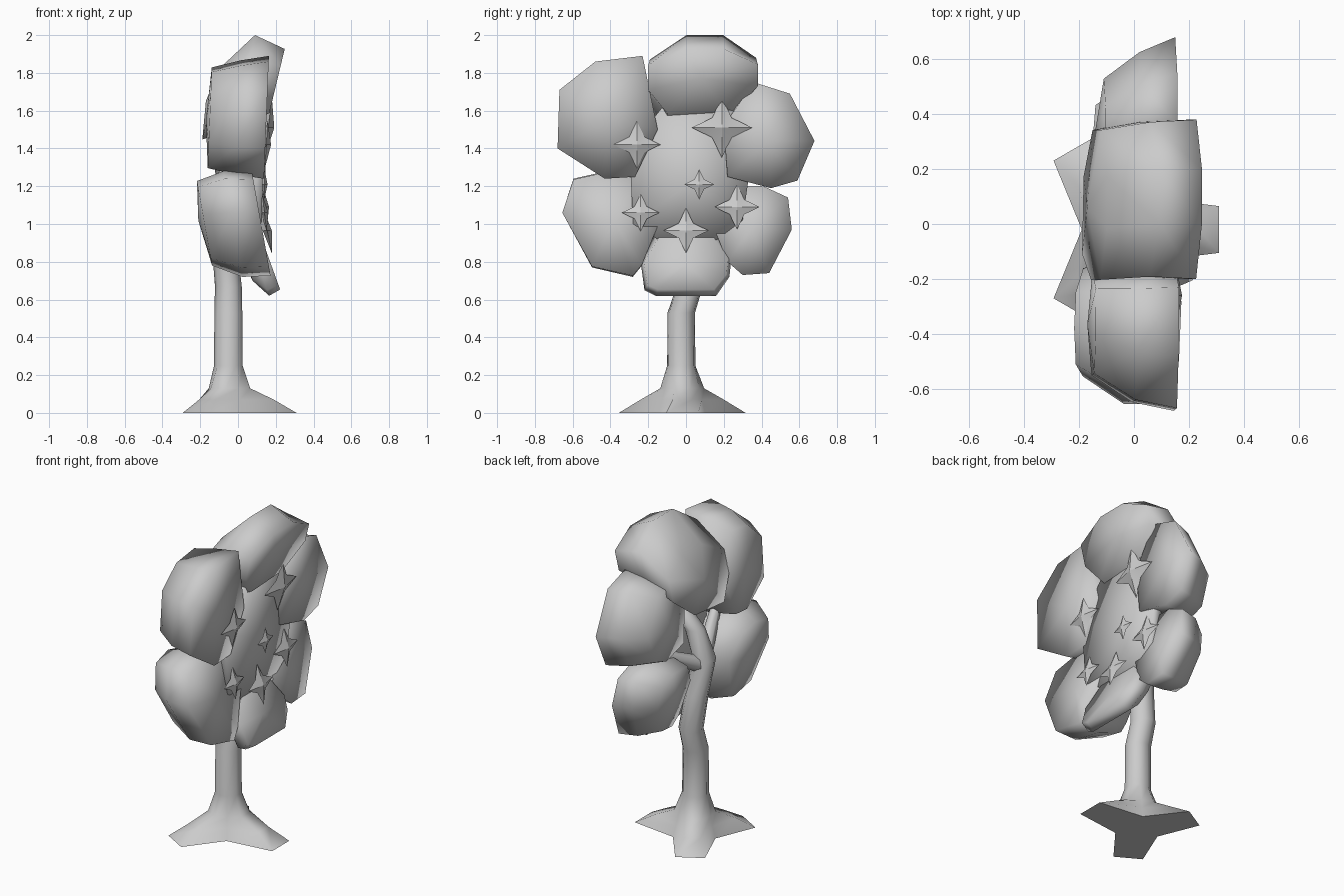
import bpy, bmesh, math
from mathutils import Vector

if "Cube" in bpy.data.objects:
    bpy.data.objects.remove(bpy.data.objects["Cube"])


def finish(name, bm, angle):
    bmesh.ops.recalc_face_normals(bm, faces=bm.faces)
    me = bpy.data.meshes.new(name)
    bm.to_mesh(me)
    bm.free()
    ob = bpy.data.objects.new(name, me)
    bpy.context.collection.objects.link(ob)
    bpy.ops.object.select_all(action='DESELECT')
    ob.select_set(True)
    bpy.context.view_layer.objects.active = ob
    bpy.ops.object.shade_smooth_by_angle(angle=math.radians(angle))
    return ob


def loft(name, rings, start=None, end=None, angle=80):
    """Skin a list of closed rings; caps are fans to a point, or flat."""
    bm = bmesh.new()
    rs = [[bm.verts.new(p) for p in r] for r in rings]
    n = len(rs[0])
    for a, b in zip(rs, rs[1:]):
        for i in range(n):
            j = (i + 1) % n
            bm.faces.new((a[i], a[j], b[j], b[i]))
    for ring, tip in ((rs[0], start), (rs[-1], end)):
        if tip is None:
            bm.faces.new(ring)
        else:
            t = bm.verts.new(tip)
            for i in range(n):
                bm.faces.new((ring[i], ring[(i + 1) % n], t))
    return finish(name, bm, angle)


def clump(name, outline, front, depth, tilt, steps, bulge=0.03):
    """Leaf block: y/z outline swept back along x.
    Each step gives y scale, z scale, y shift, z shift of front, middle and back."""
    cy = sum(p[0] for p in outline) / len(outline)
    cz = sum(p[1] for p in outline) / len(outline)
    rings, mids = [], []
    for t, (sy, sz, dy, dz) in zip((0, 0.5, 1), steps):
        x = front - depth * t
        rings.append([(x + tilt * (z - cz) * sz, cy + dy + (y - cy) * sy,
                       cz + dz + (z - cz) * sz) for y, z in outline])
        mids.append(Vector((x, cy + dy, cz + dz)))
    return loft(name, rings, mids[0], mids[-1] - Vector((bulge, 0, 0)), 110)


# Foliage clumps
clump("leaves_top", [(-0.2, 1.87), (0, 2), (0.2, 2), (0.38, 1.88), (0.38, 1.71),
                     (0.2, 1.53), (-0.1, 1.5), (-0.2, 1.68)], 0.21, 0.35, 0.24,
      ((1, 0.68, 0, 0), (0.97, 1, 0, 0), (0.94, 0.75, -0.02, -0.12)))
clump("leaves_upper_left", [(-0.23, 1.89), (-0.48, 1.86), (-0.67, 1.71), (-0.68, 1.4),
                            (-0.43, 1.24), (-0.27, 1.25), (-0.15, 1.5)], 0.15, 0.3, 0.04,
      ((1, 1, 0, 0), (0.92, 0.93, 0.01, 0), (0.7, 0.82, 0.05, 0)), 0.02)
clump("leaves_upper_right", [(0.36, 1.75), (0.55, 1.69), (0.68, 1.44), (0.59, 1.23),
                             (0.45, 1.19), (0.22, 1.25), (0.2, 1.52)], 0.15, 0.26, 0.03,
      ((1, 1, 0, 0), (0.9, 0.95, -0.03, 0), (0.75, 0.82, -0.09, 0)))
clump("leaves_lower_left", [(-0.24, 1.24), (-0.42, 1.28), (-0.6, 1.24), (-0.66, 1.06),
                            (-0.5, 0.77), (-0.28, 0.72), (-0.23, 0.78), (-0.12, 1.05)],
      0.12, 0.3, -0.18, ((0.98, 0.98, 0, 0), (0.98, 1, 0, 0), (0.73, 0.8, 0.03, 0)))
clump("leaves_lower_right", [(0.2, 1.2), (0.41, 1.2), (0.54, 1.14), (0.56, 0.97),
                             (0.44, 0.74), (0.3, 0.73), (0.22, 0.8), (0.12, 1.05)],
      0.12, 0.24, -0.16, ((1, 1, 0, 0), (0.93, 0.95, -0.01, 0), (0.7, 0.78, -0.05, 0)))
clump("leaves_bottom", [(-0.24, 0.8), (-0.22, 0.65), (-0.16, 0.62), (0.16, 0.62),
                        (0.23, 0.72), (0.24, 0.82), (0.12, 1.03), (-0.12, 1.03)],
      0.175, 0.14, -0.36, ((0.93, 0.8, 0, 0), (1, 1, 0, 0), (0.8, 0.7, 0, 0.03)), 0.01)

# Flat middle of the crown
clump("leaves_centre", [(-0.28, 1.0), (-0.12, 0.9), (0.14, 0.9), (0.3, 1.02), (0.34, 1.3),
                        (0.25, 1.6), (-0.1, 1.65), (-0.3, 1.4)], 0.13, 0.09, 0.02,
      ((1, 1, 0, 0), (1, 1, 0, 0), (0.9, 0.9, 0, 0)), 0.02)


# Trunk foot with three flared roots, then the trunk leaning up behind the crown
def foot_ring(z, reach, half, valley):
    pts = []
    for k in range(3):
        a = k * 2 * math.pi / 3
        out = reach if k == 0 else reach * 0.94
        d, s = Vector((math.cos(a), math.sin(a), 0)), Vector((-math.sin(a), math.cos(a), 0))
        v = Vector((math.cos(a + math.pi / 3), math.sin(a + math.pi / 3), 0))
        c = Vector((-0.05, -0.02, z))
        pts += [c + d * out - s * half, c + d * out + s * half, c + v * valley]
    return pts


def shaft_ring(c, r):
    ring = foot_ring(0, r * 0.97, r * 0.36, r)
    return [p + Vector((c[0] + 0.05, c[1] + 0.02, c[2])) for p in ring]


rings = [foot_ring(0, 0.36, 0.085, 0.14), foot_ring(0.07, 0.24, 0.05, 0.12),
         foot_ring(0.13, 0.115, 0.045, 0.105)]
rings += [shaft_ring(c, r) for c, r in (
    ((-0.05, -0.025, 0.25), 0.077), ((-0.05, -0.025, 0.53), 0.075),
    ((-0.05, 0.02, 0.67), 0.072), ((-0.07, -0.01, 0.88), 0.068),
    ((-0.1, -0.04, 1.1), 0.068), ((-0.04, -0.03, 1.28), 0.06), ((0.08, 0, 1.45), 0.045))]
loft("trunk", rings)

# Branches reaching into the side clumps
for side, tip in (("right", (0.0, 0.28, 1.22)), ("left", (0.0, -0.3, 1.3))):
    a, b = Vector((-0.09, -0.03, 1.06)), Vector(tip)
    d = (b - a).normalized()
    u = d.cross(Vector((1, 0, 0))).normalized()
    w = d.cross(u)
    loft("branch_" + side, [[c + (u * math.cos(k * math.pi / 3) + w * math.sin(k * math.pi / 3)) * r
                             for k in range(6)] for c, r in ((a, 0.05), (b, 0.03))])

# Four-pointed stars on the crown face: y, z, radius, x, slope
stars = ((-0.26, 1.42, 0.125, 0.15, 0.06), (0.19, 1.51, 0.16, 0.16, 0.12),
         (0.07, 1.21, 0.08, 0.14, 0), (0.27, 1.09, 0.12, 0.14, -0.1),
         (-0.24, 1.06, 0.1, 0.14, -0.12), (0, 0.965, 0.12, 0.155, -0.2))
for i, (y, z, r, x, slope) in enumerate(stars):
    ring = []
    for k in range(8):
        q = r if k % 2 == 0 else r * 0.46
        a = k * math.pi / 4
        dz = q * math.sin(a)
        ring.append((x + slope * dz, y + q * math.cos(a), z + dz))
    bm = bmesh.new()
    vs = [bm.verts.new(p) for p in ring]
    for dx in (0.2, -0.2):
        tip = bm.verts.new((x + r * dx, y, z))
        for k in range(8):
            bm.faces.new((vs[k], vs[(k + 1) % 8], tip))
    finish("star_%d" % (i + 1), bm, 38)
